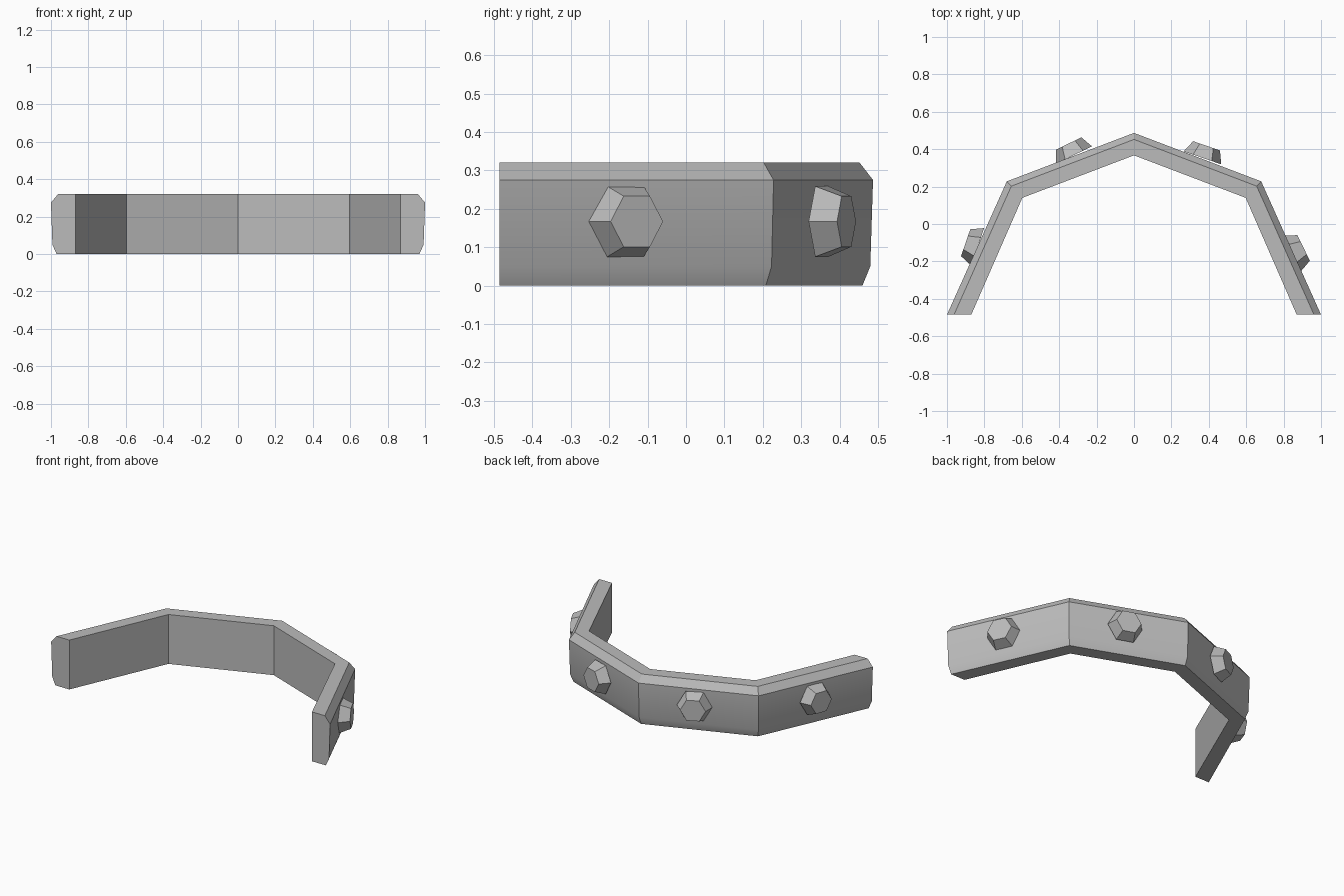
import bpy, bmesh, math
from mathutils import Matrix, Vector

cube = bpy.data.objects.get("Cube")
if cube:
    bpy.data.objects.remove(cube, do_unlink=True)

steel = bpy.data.materials.new("steel_grey")
steel.use_nodes = True
GREY = (0.5, 0.5, 0.5, 1)
steel.diffuse_color = GREY
steel.node_tree.nodes["Principled BSDF"].inputs["Base Color"].default_value = GREY


def finish(bm, name):
    bmesh.ops.recalc_face_normals(bm, faces=bm.faces)
    mesh = bpy.data.meshes.new(name)
    bm.to_mesh(mesh)
    bm.free()
    mesh.materials.append(steel)
    obj = bpy.data.objects.new(name, mesh)
    bpy.context.collection.objects.link(obj)
    bpy.ops.object.select_all(action='DESELECT')
    bpy.context.view_layer.objects.active = obj
    obj.select_set(True)
    bpy.ops.object.shade_smooth_by_angle(angle=math.radians(30))
    return obj


# Band: a chamfered section swept through mitred stations (outer, inner)
half = [((1, -0.485), (0.87, -0.485)), ((0.68, 0.228), (0.597, 0.14))]
stations = half + [((0, 0.487), (0, 0.367))]
stations += [((-o[0], o[1]), (-i[0], i[1])) for o, i in reversed(half)]
# Section points: fraction from outer to inner edge, height
section = [(1, 0), (0.23, 0), (0.06, 0.05), (0, 0.275), (0.29, 0.32), (1, 0.32)]

bm = bmesh.new()
rings = []
for outer, inner in stations:
    o, i = Vector((*outer, 0)), Vector((*inner, 0))
    rings.append([bm.verts.new(o.lerp(i, t) + Vector((0, 0, z))) for t, z in section])
n = len(section)
for a, b in zip(rings, rings[1:]):
    for k in range(n):
        bm.faces.new((a[k], a[(k + 1) % n], b[(k + 1) % n], b[k]))
bm.faces.new(rings[0])
bm.faces.new(rings[-1])
finish(bm, "curved_band")

# Bolts: tapered hexagonal heads, each turned a further 45 degrees
heads = {"left_side_bolt": (0.907, -0.128), "left_back_bolt": (0.388, 0.418),
         "right_back_bolt": (-0.35, 0.43), "right_side_bolt": (-0.9, -0.1)}
DEPTH = 0.068
for k, (name, (x, y)) in enumerate(heads.items()):
    turn = math.radians(26 + 45 * k)
    bm = bmesh.new()
    # A cone point lies on local y, which becomes the band direction
    bmesh.ops.create_cone(bm, cap_ends=True, segments=6, radius1=0.106,
                          radius2=0.076, depth=DEPTH,
                          matrix=Matrix.Translation((0, 0, -DEPTH / 2)))
    tip = max(bm.verts, key=lambda v: v.co.y)
    align = Matrix.Rotation(math.atan2(tip.co.x, tip.co.y), 4, 'Z')
    place = (Matrix.Translation((x, y, 0.167)) @ Matrix.Rotation(turn, 4, 'Z')
             @ Matrix.Rotation(math.pi / 2, 4, 'Y') @ align)
    bm.transform(place)
    finish(bm, name)
